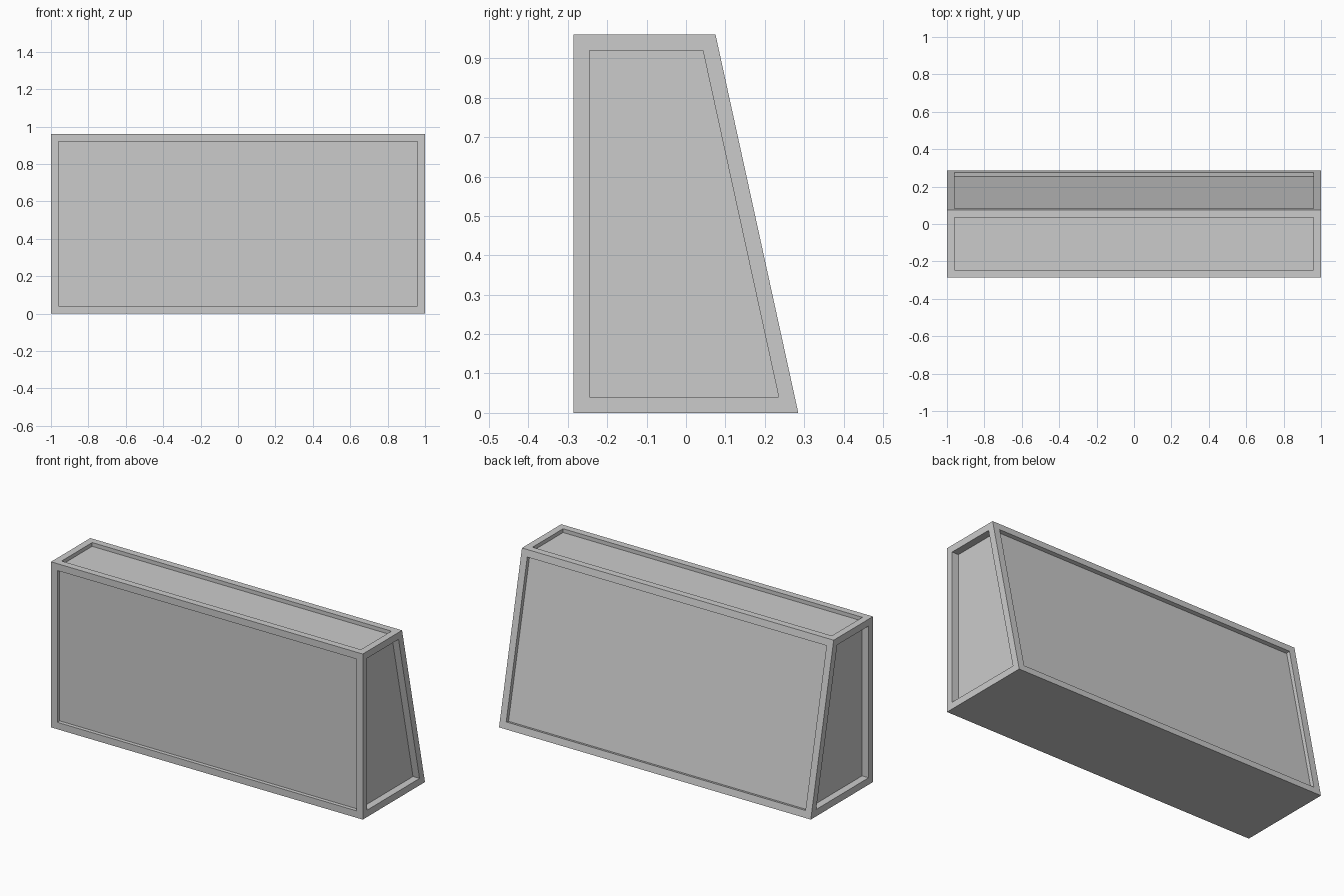
import bpy, bmesh

if "Cube" in bpy.data.objects:
    bpy.data.objects.remove(bpy.data.objects["Cube"])

BORDER = 0.04        # frame width around every panel
PANEL_DEPTH = 0.022  # recess of front, back and top
END_DEPTH = 0.042    # deeper recess of the two ends

# Wedge-shaped cross-section (y, z), extruded along x
profile = [(-0.285, 0), (0.285, 0), (0.075, 0.96), (-0.285, 0.96)]
bm = bmesh.new()
end = bm.faces.new([bm.verts.new((-1, y, z)) for y, z in profile])
ext = bmesh.ops.extrude_face_region(bm, geom=[end], use_keep_orig=True)
verts = [g for g in ext["geom"] if isinstance(g, bmesh.types.BMVert)]
bmesh.ops.translate(bm, verts=verts, vec=(2, 0, 0))
bmesh.ops.recalc_face_normals(bm, faces=bm.faces[:])
bm.normal_update()

# Framed, sunken panel on every side except the bottom
for face in [f for f in bm.faces if f.normal.z > -0.9]:
    normal = face.normal.copy()
    depth = END_DEPTH if abs(normal.x) > 0.9 else PANEL_DEPTH
    bmesh.ops.inset_individual(bm, faces=[face], thickness=BORDER,
                               use_even_offset=True)
    floor = bmesh.ops.extrude_discrete_faces(bm, faces=[face])["faces"][0]
    bmesh.ops.translate(bm, verts=floor.verts[:], vec=-normal * depth)

bmesh.ops.recalc_face_normals(bm, faces=bm.faces[:])
mesh = bpy.data.meshes.new("barrier_block")
bm.to_mesh(mesh)
bm.free()
block = bpy.data.objects.new("barrier_block", mesh)
bpy.context.collection.objects.link(block)
